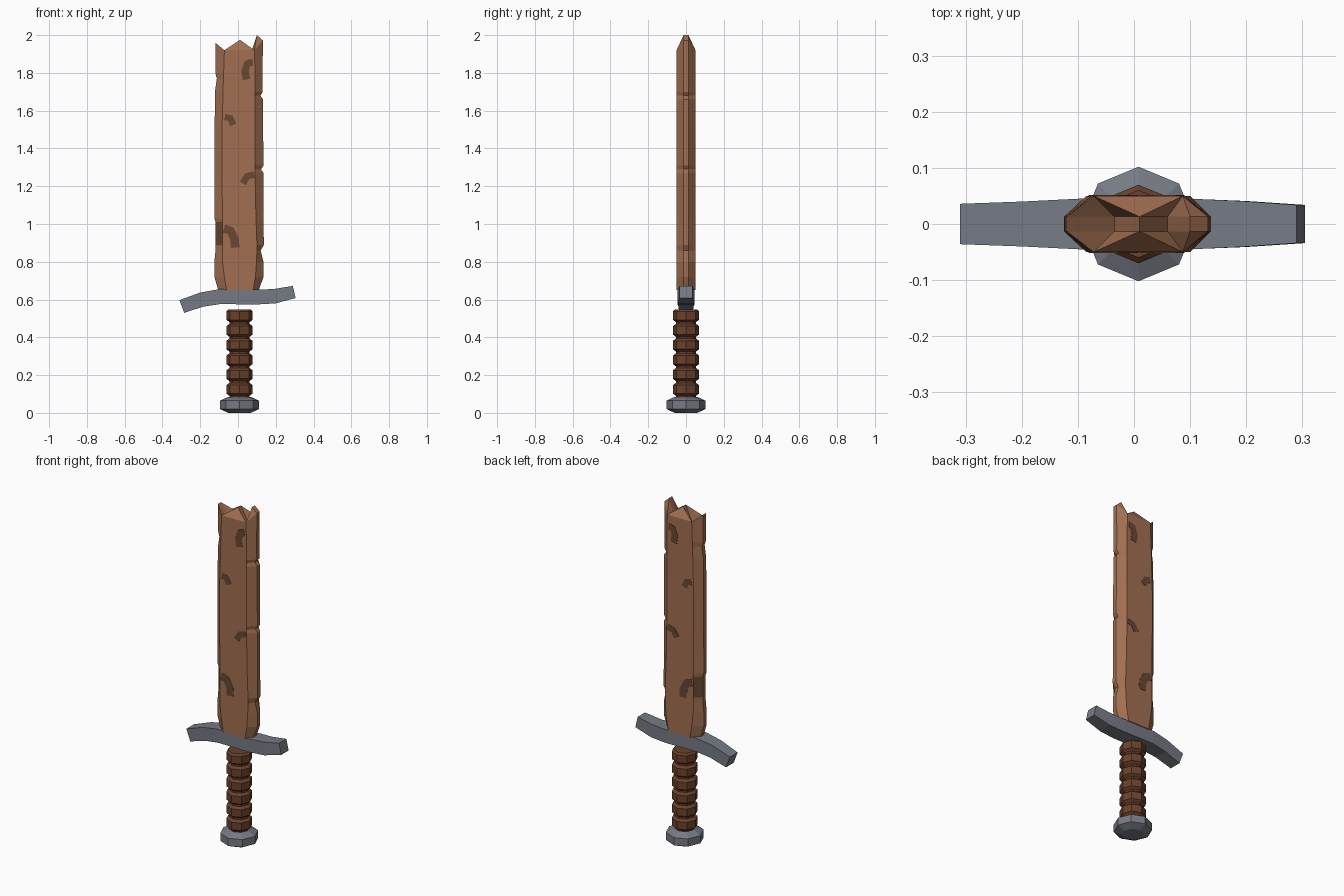
import bpy, bmesh, math
from mathutils import Vector

default_cube = bpy.data.objects.get("Cube")
if default_cube:
    bpy.data.objects.remove(default_cube, do_unlink=True)


def make_material(name, colour):
    material = bpy.data.materials.new(name)
    material.use_nodes = True
    rgba = (*colour, 1.0)
    material.diffuse_color = rgba
    material.node_tree.nodes["Principled BSDF"].inputs["Base Color"].default_value = rgba
    return material


wood = make_material("blade wood", (0.36, 0.16, 0.083))
stain = make_material("dark wood stain", (0.14, 0.065, 0.033))
wrap = make_material("grip brown", (0.145, 0.054, 0.024))
metal = make_material("dull grey metal", (0.18, 0.195, 0.23))


def finish(name, bm, *materials):
    bmesh.ops.recalc_face_normals(bm, faces=bm.faces)
    mesh = bpy.data.meshes.new(name)
    bm.to_mesh(mesh)
    bm.free()
    for material in materials:
        mesh.materials.append(material)
    obj = bpy.data.objects.new(name, mesh)
    bpy.context.collection.objects.link(obj)
    return obj


def loft(bm, rings, cap_start=True, cap_end=True):
    """Bridge closed rings of equal length and cap the ends."""
    loops = [[bm.verts.new(p) for p in ring] for ring in rings]
    count = len(loops[0])
    for low, high in zip(loops, loops[1:]):
        for i in range(count):
            j = (i + 1) % count
            bm.faces.new((low[i], low[j], high[j], high[i]))
    if cap_start:
        bm.faces.new(loops[0][::-1])
    if cap_end:
        bm.faces.new(loops[-1])
    return loops


def turned(name, profile, material, sides=8, centre=0.008):
    """Faceted turned part from (radius, height) pairs."""
    bm = bmesh.new()
    angles = [math.tau * i / sides for i in range(sides)]
    loft(bm, [[(centre + r * math.cos(a), r * math.sin(a), z) for a in angles]
              for r, z in profile])
    return finish(name, bm, material)


# Pommel and ribbed grip
turned("pommel", [(0.06, 0), (0.102, 0.02), (0.102, 0.065), (0.06, 0.085)], metal)
grip_profile = [(0.054, 0.08)]
for i in range(6):
    base = 0.097 + 0.078 * i
    grip_profile += [(0.054, base - 0.006), (0.07, base + 0.006),
                     (0.07, base + 0.05), (0.054, base + 0.062)]
grip_profile[-1] = (0.06, 0.548)
turned("grip", grip_profile, wrap)

# Bent crossguard: x and z of top edge, x and z of bottom edge, half depth
guard_sections = [
    (-0.31, 0.597, -0.285, 0.53, 0.036),
    (-0.2, 0.637, -0.185, 0.562, 0.04),
    (-0.1, 0.655, -0.095, 0.576, 0.045),
    (0.1, 0.652, 0.1, 0.574, 0.045),
    (0.19, 0.656, 0.2, 0.58, 0.041),
    (0.29, 0.672, 0.305, 0.608, 0.034),
]
bm = bmesh.new()
loft(bm, [[(tx, -d, tz), (tx, d, tz), (bx, d, bz), (bx, -d, bz)]
          for tx, tz, bx, bz, d in guard_sections])
finish("crossguard", bm, metal)

# Blade: height, left edge, left ridge, right ridge, right edge
FACE, EDGE = 0.05, 0.013
blade_sections = [
    (0.65, -0.105, -0.06, 0.08, 0.11),
    (0.72, -0.125, -0.072, 0.092, 0.135),
    (0.8, -0.125, -0.082, 0.098, 0.135),
    (0.86, -0.125, -0.083, 0.1, 0.12),
    (0.89, -0.125, -0.083, 0.1, 0.137),
    (1.01, -0.118, -0.082, 0.096, 0.135),
    (1.03, -0.125, -0.082, 0.095, 0.135),
    (1.27, -0.124, -0.085, 0.09, 0.135),
    (1.29, -0.124, -0.085, 0.09, 0.122),
    (1.31, -0.124, -0.085, 0.09, 0.135),
    (1.5, -0.124, -0.085, 0.09, 0.133),
    (1.66, -0.122, -0.08, 0.09, 0.133),
    (1.68, -0.122, -0.08, 0.09, 0.118),
    (1.7, -0.122, -0.08, 0.09, 0.131),
    (1.77, -0.112, -0.077, 0.09, 0.13),
    (1.8, -0.12, -0.076, 0.09, 0.13),
    (1.92, -0.12, -0.072, 0.087, 0.132),
]


def blade_ring(z, left, ridge_left, ridge_right, right):
    half = [(left, EDGE), (ridge_left, FACE), (ridge_right, FACE), (right, EDGE)]
    return [(x, -y, z) for x, y in half] + [(x, y, z) for x, y in reversed(half)]


bm = bmesh.new()
loops = loft(bm, [blade_ring(*s) for s in blade_sections], cap_end=False)

# Broken, splintered tip: raised edge corners and a jagged strip between them
tip = loops[-1]
for i, height in ((0, 1.96), (7, 1.96), (3, 1.972), (4, 1.972)):
    tip[i].co.z = height
jag = [(-0.035, 1.87), (0.01, 1.975), (0.06, 1.88), (0.1, 2.0)]
rows = []
for sign, (left, ridge_l, ridge_r, right) in ((-1, tip[:4]), (1, tip[:3:-1])):
    low_a, peak, low_b, spike = [bm.verts.new((x, sign * EDGE, z)) for x, z in jag]
    for tri in ((left, ridge_l, low_a), (ridge_l, peak, low_a), (ridge_l, ridge_r, peak),
                (ridge_r, low_b, peak), (ridge_r, spike, low_b), (ridge_r, right, spike)):
        bm.faces.new(tri)
    rows.append([left, low_a, peak, low_b, spike, right])
for i in range(5):
    bm.faces.new((rows[0][i], rows[0][i + 1], rows[1][i + 1], rows[1][i]))

# Dark gouge tapering down the left bevel
for face in bm.faces:
    centre = face.calc_center_median()
    if 0.8 < centre.z < 1.01 and centre.x < -0.09 and abs(centre.y) > EDGE + 0.005:
        if centre.z > 0.88:
            face.material_index = 1
for loop in loops[3:5]:
    for i in (0, 7):
        loop[i].co.x += 0.006
finish("blade", bm, wood, stain)

# Hooked stains on both flat faces: half width, then path points in x and z
stains = [
    (0.02, [(0.078, 1.855), (0.05, 1.85), (0.037, 1.81), (0.045, 1.765)]),
    (0.018, [(-0.07, 1.565), (-0.04, 1.56), (-0.026, 1.525)]),
    (0.018, [(0.085, 1.262), (0.048, 1.252), (0.026, 1.215)]),
    (0.023, [(-0.075, 0.975), (-0.04, 0.965), (-0.018, 0.92), (-0.015, 0.875)]),
]


def stain_plate(name, width, path, side):
    points = [Vector(p) for p in path]
    bm = bmesh.new()
    rings = []
    for i, point in enumerate(points):
        along = (points[min(i + 1, len(points) - 1)] - points[max(i - 1, 0)]).normalized()
        across = Vector((-along.y, along.x)) * width
        a, b = point + across, point - across
        inner, outer = side * (FACE - 0.002), side * (FACE + 0.0015)
        rings.append([(a.x, inner, a.y), (a.x, outer, a.y),
                      (b.x, outer, b.y), (b.x, inner, b.y)])
    loft(bm, rings)
    finish(name, bm, stain)


for number, (width, path) in enumerate(stains, 1):
    for side, label in ((-1, "front"), (1, "back")):
        stain_plate(f"{label}_stain_{number}", width, path, side)
